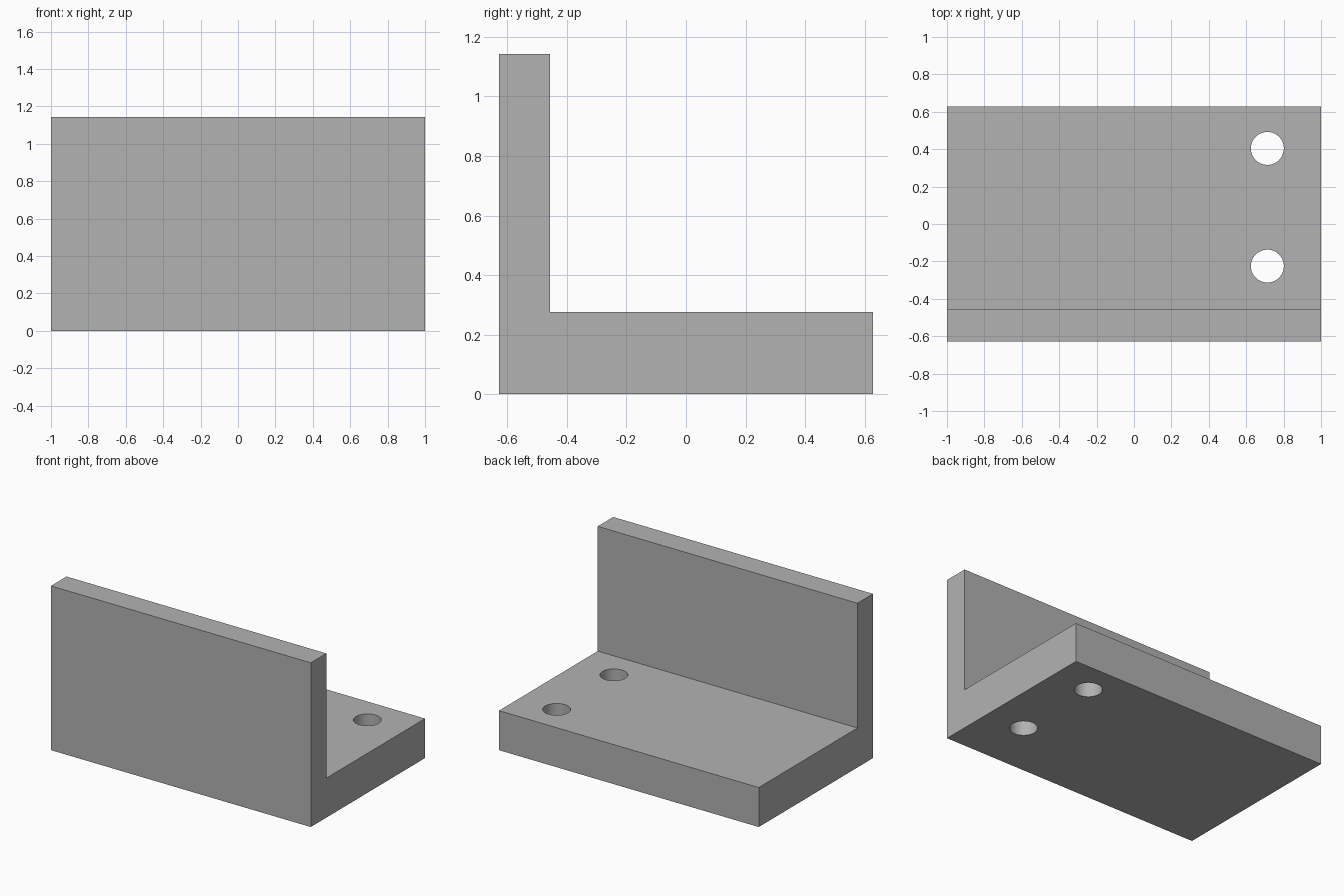
import bpy
import bmesh
import math

cube = bpy.data.objects.get("Cube")
if cube:
    bpy.data.objects.remove(cube, do_unlink=True)

HALF_X, HALF_Y = 1.0, 0.628
HEIGHT, BASE_TOP, WALL_BACK = 1.143, 0.275, -0.457
HOLE_X, HOLE_RADIUS = 0.713, 0.088

# Plain grey material
grey = bpy.data.materials.new("plain_grey")
grey.use_nodes = True
colour = (0.448, 0.448, 0.448, 1)
grey.diffuse_color = colour
grey.node_tree.nodes["Principled BSDF"].inputs["Base Color"].default_value = colour

# L-shaped profile extruded along x
profile = [(-HALF_Y, 0), (HALF_Y, 0), (HALF_Y, BASE_TOP),
           (WALL_BACK, BASE_TOP), (WALL_BACK, HEIGHT), (-HALF_Y, HEIGHT)]
bm = bmesh.new()
face = bm.faces.new([bm.verts.new((-HALF_X, y, z)) for y, z in profile])
result = bmesh.ops.extrude_face_region(bm, geom=[face])
moved = [v for v in result["geom"] if isinstance(v, bmesh.types.BMVert)]
bmesh.ops.translate(bm, verts=moved, vec=(2 * HALF_X, 0, 0))
bmesh.ops.recalc_face_normals(bm, faces=bm.faces)
mesh = bpy.data.meshes.new("angle_bracket")
bm.to_mesh(mesh)
bm.free()
mesh.materials.append(grey)
bracket = bpy.data.objects.new("angle_bracket", mesh)
bpy.context.collection.objects.link(bracket)
bpy.context.view_layer.objects.active = bracket
bracket.select_set(True)

# Two bolt holes through the base
for y in (0.404, -0.225):
    bpy.ops.mesh.primitive_cylinder_add(vertices=64, radius=HOLE_RADIUS, depth=1,
                                        location=(HOLE_X, y, BASE_TOP / 2))
    cutter = bpy.context.object
    cutter.name = "hole_cutter"
    cutter.hide_render = True
    cutter.data.materials.append(grey)
    cut = bracket.modifiers.new("bolt_hole", 'BOOLEAN')
    cut.operation = 'DIFFERENCE'
    cut.solver = 'EXACT'
    cut.object = cutter
    bpy.context.view_layer.objects.active = bracket
    bpy.ops.object.modifier_apply(modifier=cut.name)
    bpy.data.objects.remove(cutter, do_unlink=True)

# Smooth hole walls, sharp edges elsewhere
bracket.select_set(True)
bpy.context.view_layer.objects.active = bracket
bpy.ops.object.shade_smooth_by_angle(angle=math.radians(30))
